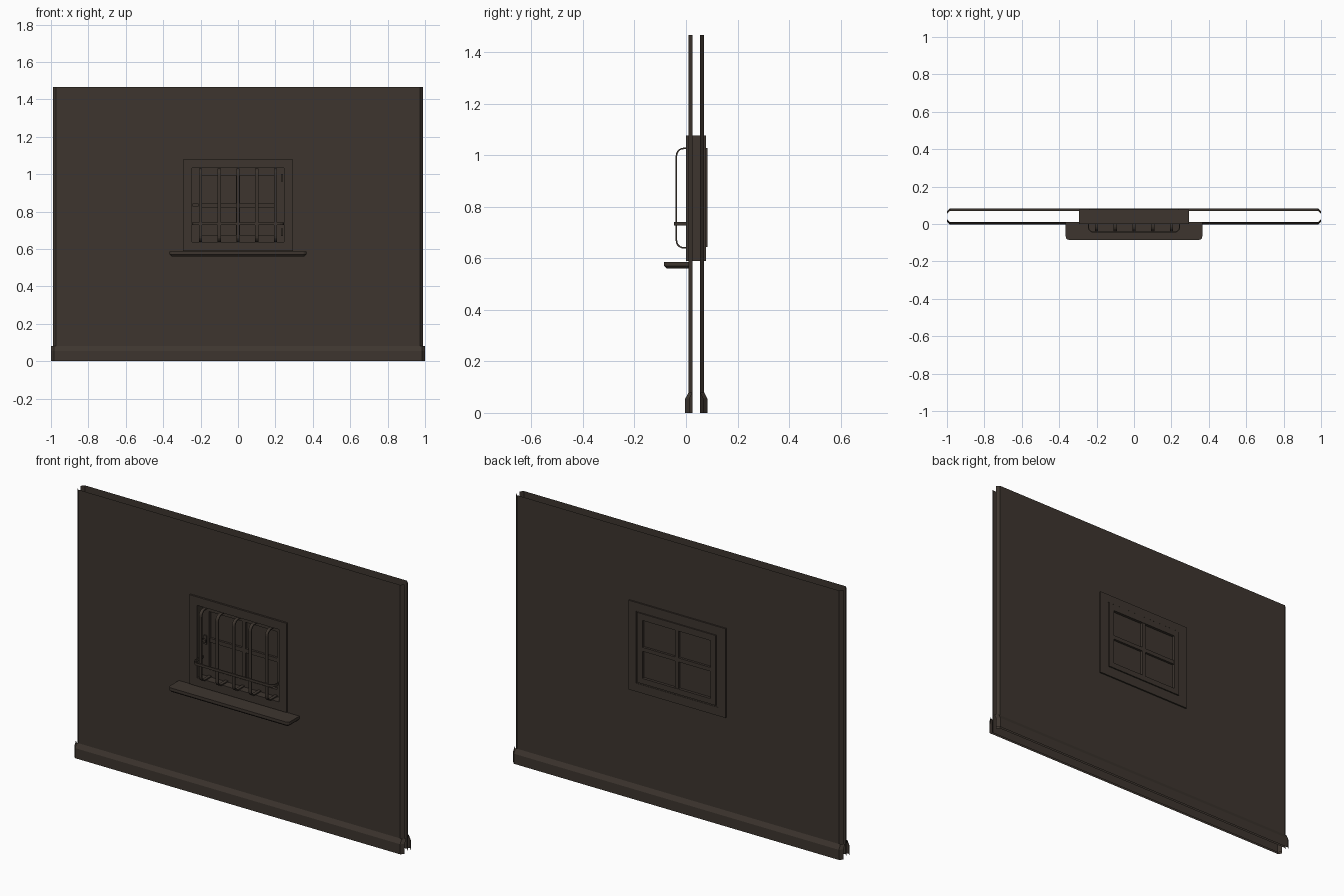
import bpy, bmesh, math
from mathutils import Vector

if "Cube" in bpy.data.objects:
    bpy.data.objects.remove(bpy.data.objects["Cube"])


def material(name, rgb):
    m = bpy.data.materials.new(name)
    m.diffuse_color = (*rgb, 1)
    m.use_nodes = True
    m.node_tree.nodes["Principled BSDF"].inputs["Base Color"].default_value = m.diffuse_color
    return m


BROWN = material("dark_brown", (0.047, 0.036, 0.028))


def finish(name, bm, recalc=True):
    if recalc:
        bmesh.ops.recalc_face_normals(bm, faces=bm.faces)
    me = bpy.data.meshes.new(name)
    bm.to_mesh(me)
    bm.free()
    me.materials.append(BROWN)
    ob = bpy.data.objects.new(name, me)
    bpy.context.collection.objects.link(ob)
    return ob


def add_box(bm, x0, x1, y0, y1, z0, z1):
    r = bmesh.ops.create_cube(bm, size=1)
    for v in r["verts"]:
        v.co = Vector(((x0 + x1) / 2 + v.co.x * (x1 - x0),
                       (y0 + y1) / 2 + v.co.y * (y1 - y0),
                       (z0 + z1) / 2 + v.co.z * (z1 - z0)))


def ring(name, hx, z0, z1, ix, iz0, iz1, y0, y1):
    """Rectangular frame with an opening."""
    bm = bmesh.new()
    loops = []
    for y in (y0, y1):
        for a, b, c in ((hx, z0, z1), (ix, iz0, iz1)):
            loops.append([bm.verts.new((x, y, z)) for x, z in
                          ((-a, b), (a, b), (a, c), (-a, c))])
    fo, fi, bo, bi = loops
    for p, q in ((fo, fi), (fi, bi), (bi, bo), (bo, fo)):
        for i in range(4):
            j = (i + 1) % 4
            bm.faces.new((p[i], p[j], q[j], q[i]))
    return finish(name, bm)


def sheet(name, levels, half, back, hole=None):
    """Open skin with chamfered ends; levels are (z, y)."""
    cols = [(-half, 0.016), (-half + 0.016, 0), (half - 0.016, 0), (half, 0.016)]
    if hole:
        cols[2:2] = [(-hole, 0), (hole, 0)]
    bm = bmesh.new()
    grid = [[bm.verts.new((x, 0.08 - y - d if back else y + d, z)) for x, d in cols]
            for z, y in levels]
    for r in range(len(levels) - 1):
        for c in range(len(cols) - 1):
            if hole and r == 1 and c == 2:
                continue
            f = [grid[r][c], grid[r][c + 1], grid[r + 1][c + 1], grid[r + 1][c]]
            bm.faces.new(f[::-1] if back else f)
    return finish(name, bm, recalc=False)


def staple(a0, a1, front, back, r=0.028, n=5):
    """Rounded U path: (along, depth) points."""
    pts = [(a0, back)]
    for cx, s in ((a0 + r, math.pi), (a1 - r, 1.5 * math.pi)):
        for i in range(n + 1):
            t = s + i * math.pi / 2 / n
            pts.append((cx + r * math.cos(t), front + r + r * math.sin(t)))
    return pts + [(a1, back)]


def strap(name, path, direction, width, thick):
    """Flat bent bar swept across its width."""
    bm = bmesh.new()
    d = Vector(direction) * width / 2
    rows = [(bm.verts.new(Vector(p) - d), bm.verts.new(Vector(p) + d)) for p in path]
    for (a, b), (c, e) in zip(rows, rows[1:]):
        bm.faces.new((a, b, e, c))
    ob = finish(name, bm)
    m = ob.modifiers.new("thickness", "SOLIDIFY")
    m.thickness, m.offset = thick, 0
    return ob


# Wall skins and skirtings, front and back
for back, tag in ((False, "front"), (True, "back")):
    sheet("wall_" + tag, [(0, .01), (.62, .01), (1.05, .01), (1.467, .01)], 0.99, back, 0.27)
    sheet("skirting_" + tag, [(0, -.003), (.055, -.003), (.08, .01)], 1.0, back)

# Window casing and sash
ring("window_frame", 0.294, 0.59, 1.078, 0.247, 0.636, 1.032, 0.0, 0.078)
ring("window_sash", 0.2475, 0.6355, 1.0325, 0.206, 0.675, 0.992, 0.045, 0.076)
ring("sash_inner_face", 0.238, 0.645, 1.028, 0.206, 0.675, 0.992, 0.07, 0.083)

# Glazing bars
bm = bmesh.new()
add_box(bm, -0.011, 0.011, 0.05, 0.081, 0.67, 0.996)
add_box(bm, -0.21, 0.21, 0.05, 0.0805, 0.822, 0.844)
finish("glazing_bars", bm)

# Panes
bm = bmesh.new()
add_box(bm, -0.21, 0.21, 0.062, 0.068, 0.67, 0.996)
finish("window_panes", bm)

# Sill with rounded front corners and bevelled lower edge
bm = bmesh.new()
add_box(bm, -0.365, 0.365, -0.085, 0.012, 0.561, 0.586)
bmesh.ops.bevel(bm, geom=[e for e in bm.edges if all(v.co.y < 0 for v in e.verts)
                          and abs(e.verts[0].co.z - e.verts[1].co.z) > 0.01],
                offset=0.018, segments=3, affect="EDGES", profile=0.5)
low = [e for e in bm.edges if all(v.co.z < 0.562 for v in e.verts)
       and not all(v.co.y > 0 for v in e.verts)]
bmesh.ops.bevel(bm, geom=low, offset=0.009, segments=1, affect="EDGES")
finish("window_sill", bm)

# Security grille: five uprights and one cross bar
for i in range(5):
    x = -0.2 + 0.1 * i
    strap("grille_upright", [(x, y, z) for z, y in staple(0.641, 1.027, -0.037, 0.05)],
          (1, 0, 0), 0.017, 0.006)
strap("grille_cross_bar", [(x, y, 0.735) for x, y in staple(-0.244, 0.244, -0.044, 0.05)],
      (0, 0, 1), 0.014, 0.006)

# Hinges on the right of the sash
for z in (0.98, 0.69):
    bm = bmesh.new()
    add_box(bm, 0.229, 0.241, 0.032, 0.05, z - 0.02, z + 0.02)
    finish("sash_hinge", bm)

# Latch on the left of the sash
bm = bmesh.new()
add_box(bm, -0.236, -0.218, 0.038, 0.05, 0.81, 0.858)
add_box(bm, -0.243, -0.212, 0.022, 0.032, 0.828, 0.842)
add_box(bm, -0.231, -0.222, 0.028, 0.042, 0.83, 0.84)
finish("sash_latch", bm)
